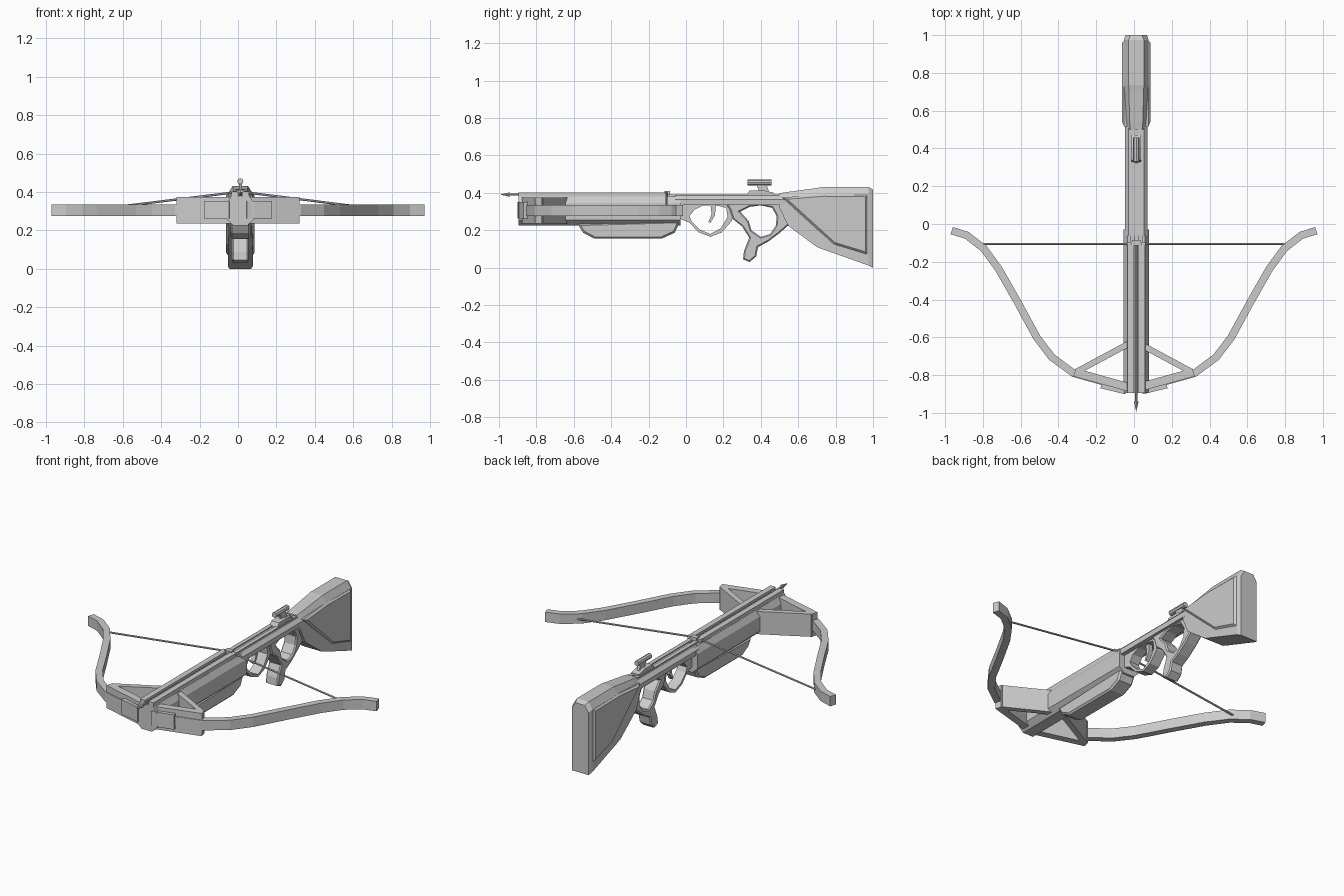
import bpy, bmesh
from math import pi
from mathutils import Vector

if "Cube" in bpy.data.objects:
    bpy.data.objects.remove(bpy.data.objects["Cube"])

CX = 0.012  # centre line of the stock and barrel


def add_mesh(name, verts, faces, mirror=False):
    me = bpy.data.meshes.new(name)
    me.from_pydata(verts, [], faces)
    bm = bmesh.new()
    bm.from_mesh(me)
    bmesh.ops.recalc_face_normals(bm, faces=bm.faces)
    bm.to_mesh(me)
    bm.free()
    ob = bpy.data.objects.new(name, me)
    bpy.context.collection.objects.link(ob)
    if mirror:
        ob.modifiers.new("mirror", 'MIRROR')
    return ob


def loft(name, rings, mirror=False):
    n = len(rings[0])
    verts = [p for r in rings for p in r]
    faces = [(k*n+i, k*n+(i+1) % n, (k+1)*n+(i+1) % n, (k+1)*n+i)
             for k in range(len(rings)-1) for i in range(n)]
    faces += [tuple(range(n)), tuple(range(len(verts)-n, len(verts)))]
    return add_mesh(name, verts, faces, mirror)


def box(name, x, y, z, mirror=False):
    return loft(name, [[(x[0], b, z[0]), (x[1], b, z[0]), (x[1], b, z[1]), (x[0], b, z[1])] for b in y], mirror)


def side_profile(name, loops, hw, bevel=0.0):
    """Extrude (y, z) outlines sideways; extra loops become holes."""
    cu = bpy.data.curves.new(name, 'CURVE')
    cu.dimensions, cu.fill_mode = '2D', 'BOTH'
    cu.extrude, cu.bevel_depth, cu.offset, cu.bevel_resolution = hw-bevel, bevel, -bevel, 0
    for pts in loops:
        s = cu.splines.new('POLY')
        s.points.add(len(pts)-1)
        for p, (y, z) in zip(s.points, pts):
            p.co = (y, z, 0, 1)
        s.use_cyclic_u, s.use_smooth = True, False
    ob = bpy.data.objects.new(name, cu)
    bpy.context.collection.objects.link(ob)
    ob.rotation_euler, ob.location.x = (pi/2, 0, pi/2), CX
    bpy.ops.object.select_all(action='DESELECT')
    ob.select_set(True)
    bpy.context.view_layer.objects.active = ob
    bpy.ops.object.convert(target='MESH')
    bpy.ops.object.shade_flat()


def ribbon(name, path, t, z0, z1, mirror=True):
    """Bar of thickness t following an (x, y) path."""
    pts = [Vector(p) for p in path]
    rings = []
    for i, p in enumerate(pts):
        d = (pts[min(i+1, len(pts)-1)] - pts[max(i-1, 0)]).normalized()
        n = Vector((-d.y, d.x)) * t/2
        a, b = p+n, p-n
        rings.append([(*a, z0), (*b, z0), (*b, z1), (*a, z1)])
    return loft(name, rings, mirror)


def rod(name, a, b, r1, r2=None, n=8):
    a, b = Vector(a), Vector(b)
    bpy.ops.mesh.primitive_cone_add(vertices=n, radius1=r1, radius2=r1 if r2 is None else r2,
                                    depth=(b-a).length, location=(a+b)/2)
    ob = bpy.context.object
    ob.name = name
    ob.rotation_euler = (b-a).to_track_quat('Z', 'Y').to_euler()
    return ob


def half_section(half, y):
    return [(CX+x, y, z) for x, z in half] + [(CX-x, y, z) for x, z in reversed(half)]


# barrel body, with the bolt channel between two rails
body = [(0.035, 0.225), (0.068, 0.255), (0.068, 0.345), (0.047, 0.38)]
loft("barrel_body", [half_section(body, y) for y in (-0.895, -0.03)])
for s, side in ((-1, "left"), (1, "right")):
    xs = sorted((CX+s*0.012, CX+s*0.046))
    box("rail_"+side, xs, (-0.895, -0.095), (0.37, 0.403))
    box("rear_rail_"+side, sorted((CX+s*0.008, CX+s*0.032)), (-0.095, 0.50), (0.37, 0.392))
fore = [(-0.58, 0.235), (-0.55, 0.187), (-0.49, 0.155), (-0.13, 0.155), (-0.06, 0.187), (-0.03, 0.25)]
side_profile("fore_grip", [fore], 0.052, 0.01)

# receiver
rec = [(0.058, 0.335), (0.06, 0.365), (0.04, 0.386)]
loft("receiver", [half_section(rec, y) for y in (-0.06, 0.54)])

# pistol grip with thumb hole
grip = [(0.20, 0.36), (0.57, 0.36), (0.60, 0.21), (0.545, 0.225), (0.50, 0.185), (0.44, 0.14),
        (0.385, 0.11), (0.375, 0.06), (0.34, 0.03), (0.305, 0.045), (0.31, 0.09), (0.338, 0.16),
        (0.30, 0.22), (0.25, 0.26), (0.235, 0.31)]
thumb = [(0.335, 0.25), (0.35, 0.20), (0.40, 0.165), (0.45, 0.18), (0.48, 0.225), (0.485, 0.275),
         (0.46, 0.32), (0.40, 0.333), (0.34, 0.325), (0.29, 0.30)]
side_profile("grip", [grip, thumb], 0.042, 0.007)

# trigger guard and trigger
guard = [(-0.03, 0.35), (-0.03, 0.26), (0.02, 0.24), (0.065, 0.19), (0.13, 0.165), (0.19, 0.188),
         (0.245, 0.25), (0.27, 0.35)]
hole = [(0.018, 0.275), (0.045, 0.31), (0.09, 0.332), (0.15, 0.335), (0.215, 0.32), (0.222, 0.27),
        (0.185, 0.21), (0.13, 0.18), (0.075, 0.203), (0.03, 0.248)]
side_profile("trigger_guard", [guard, hole], 0.032)
side_profile("trigger", [[(0.13, 0.345), (0.16, 0.345), (0.155, 0.28), (0.13, 0.238), (0.12, 0.245), (0.137, 0.285)]], 0.012)

# shoulder stock with raised cheek panels
rings = []
for y, zb, zt, hw in ((0.50, 0.32, 0.398, 0.056), (0.545, 0.225, 0.405, 0.06), (0.70, 0.11, 0.426, 0.064),
                      (0.735, 0.097, 0.432, 0.065), (0.975, 0.012, 0.432, 0.065), (1.0, 0.0, 0.418, 0.056)):
    rings.append(half_section([(hw, zb), (hw, zt-0.04), (hw-0.025, zt)], y))
loft("stock", rings)
side_profile("stock_panel", [[(0.515, 0.375), (0.79, 0.125), (0.97, 0.07), (0.97, 0.39), (0.735, 0.393)]], 0.075, 0.011)

# sight on its mount
side_profile("sight_mount", [[(0.32, 0.38), (0.34, 0.412), (0.41, 0.415), (0.47, 0.40), (0.47, 0.38)]], 0.026)
side_profile("sight_post", [[(0.39, 0.41), (0.375, 0.45), (0.43, 0.45), (0.445, 0.40)]], 0.008)
rod("sight_tube", (CX, 0.33, 0.456), (CX, 0.457, 0.456), 0.016)

# bow limbs
limb = [(0.0, -0.868), (0.05, -0.866), (0.32, -0.79), (0.435, -0.705), (0.515, -0.60), (0.61, -0.425),
        (0.715, -0.24), (0.795, -0.13), (0.885, -0.06), (0.965, -0.035)]
ribbon("bow_limbs", limb, 0.04, 0.275, 0.335)

# triangular limb brackets and clamps
ribbon("bracket_front", [(0.03, -0.864), (0.315, -0.785)], 0.044, 0.237, 0.375)
ribbon("bracket_brace", [(0.03, -0.635), (0.305, -0.783)], 0.032, 0.237, 0.375)
ribbon("limb_clamp", [(0.04, -0.877), (0.172, -0.845)], 0.05, 0.262, 0.352)

# string, latch and bolt
for s, side in ((-1, "left"), (1, "right")):
    rod("string_"+side, (CX, -0.105, 0.402), (s*0.80, -0.105, 0.302), 0.006, n=6)
box("string_latch", (CX-0.022, CX+0.022), (-0.115, -0.085), (0.375, 0.41))
rod("bolt_shaft", (CX, -0.94, 0.391), (CX, -0.10, 0.391), 0.006)
rod("bolt_head", (CX, -0.94, 0.391), (CX, -0.995, 0.391), 0.012, 0.0)
